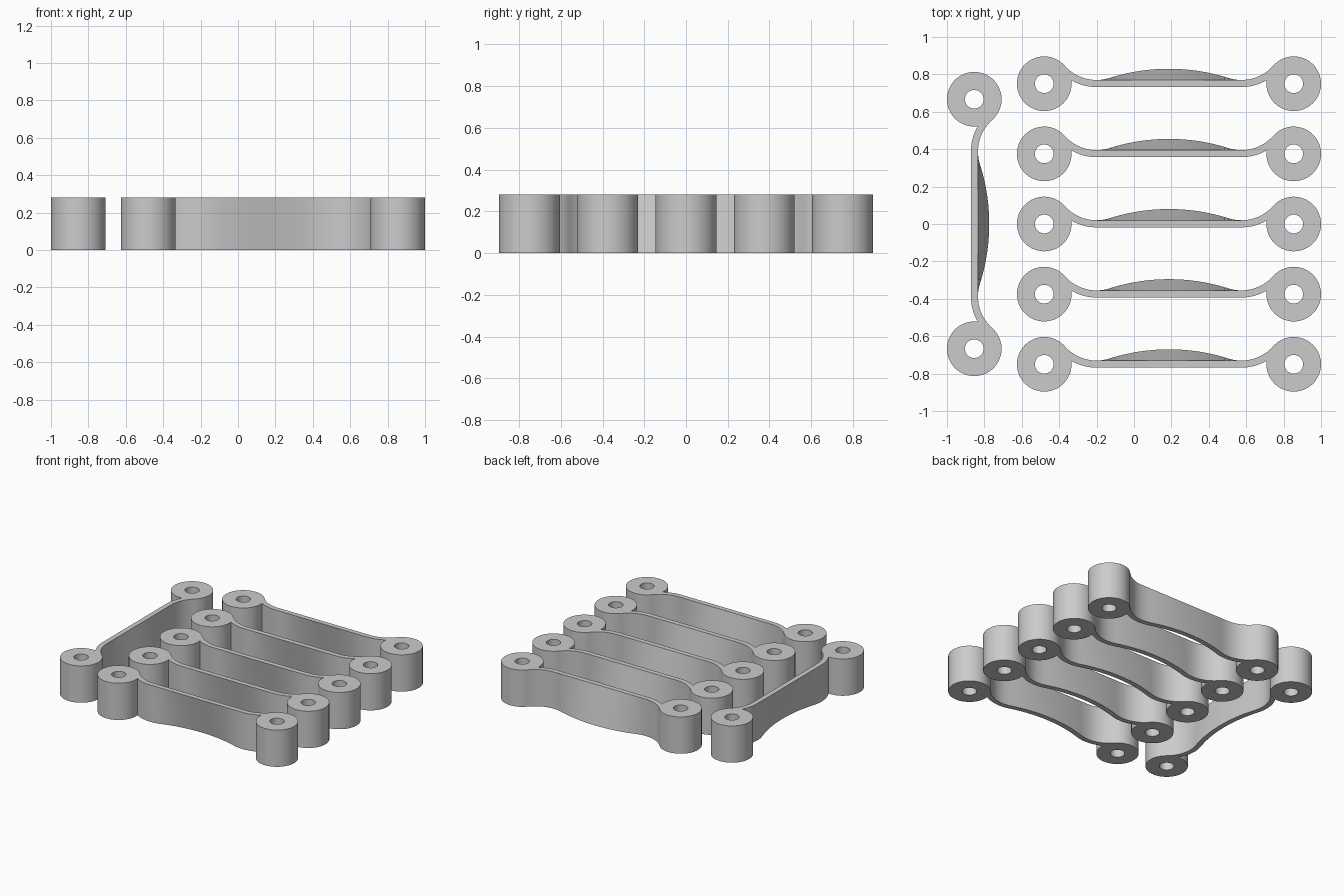
import bpy, bmesh, math
from mathutils import Matrix, Vector

if "Cube" in bpy.data.objects:
    bpy.data.objects.remove(bpy.data.objects["Cube"])

H = 0.28            # height
C = 0.667           # half distance between eyelets
R, HOLE = 0.146, 0.05
T = 0.038           # band thickness
TOP_Y = 0.02        # band's upper line at the top
BULGE = 0.08        # bulge apex at the bottom
FX, FR = 0.28, 0.228                 # fillet centre offset and radius
FC = Vector((-C + FX, TOP_Y + FR))   # fillet centre
DIR = math.atan2(TOP_Y + FR, FX)     # eyelet to fillet direction
DIST = math.hypot(TOP_Y + FR, FX)

# convex bulge arc, tangent to the fillet
A, B = C - FX, FC.y - BULGE
BR = (A * A + B * B - FR * FR) / (2 * (FR - B))
TURN = math.atan2(A, B + BR)         # swing of the tangent point


def arc(c, r, a0, a1, n):
    return [Vector((c[0] + r * math.cos(a0 + (a1 - a0) * i / n),
                    c[1] + r * math.sin(a0 + (a1 - a0) * i / n))) for i in range(n + 1)]


def chain(off, start, bulged):
    """Left half of one band edge, from the eyelet to the middle."""
    down = 1.5 * math.pi
    pts = arc(FC, FR + off, start, down, 14)
    curve = arc(FC, FR + off, down, down + TURN, 5)[1:]
    curve += arc((0, BULGE - BR), BR - off, math.pi / 2 + TURN, math.pi / 2, 16)[1:]
    if not bulged:
        curve = [Vector((p.x, TOP_Y - off)) for p in curve]
    return pts + curve


def mirrored(pts):
    return [Vector((-p.x, p.y)) for p in reversed(pts)]


def outline(bulged):
    r2 = FR + T
    hit = DIR - math.acos((DIST**2 + R**2 - r2**2) / (2 * DIST * R))
    swing = math.acos((DIST**2 + r2**2 - R**2) / (2 * DIST * r2))
    upper = chain(0, math.pi + DIR, bulged)
    lower = chain(T, math.pi + DIR + swing, bulged)
    left = arc((-C, 0), R, DIR, 2 * math.pi + hit, 56)[1:-1]
    low = lower + mirrored(lower)[1:]
    up = upper + mirrored(upper)[1:]
    # counter-clockwise: left eyelet, lower edge, right eyelet, upper edge
    return left + low + mirrored(left) + up[::-1]


def build_link_mesh(mat):
    bm = bmesh.new()
    holes = [arc((s * C, 0), HOLE, 0, -2 * math.pi, 32)[:-1] for s in (-1, 1)]
    loops = [(outline(True), outline(False))] + [(h, h) for h in holes]
    rims = {0: [], 1: []}
    for low, high in loops:
        rings = [[bm.verts.new((p.x, p.y, z)) for p in pts]
                 for pts, z in ((low, 0), (high, H))]
        n = len(low)
        for i in range(n):
            j = (i + 1) % n
            bm.faces.new((rings[0][i], rings[0][j], rings[1][j], rings[1][i]))
            for k in (0, 1):
                rims[k].append(bm.edges.get((rings[k][i], rings[k][j])))
    # top and bottom caps with the eyelet holes left open
    for k, nz in ((0, -1), (1, 1)):
        bmesh.ops.triangle_fill(bm, edges=rims[k], use_beauty=True, normal=(0, 0, nz))
    bmesh.ops.recalc_face_normals(bm, faces=bm.faces)
    me = bpy.data.meshes.new("link")
    bm.to_mesh(me)
    bm.free()
    me.materials.append(mat)
    return me


grey = bpy.data.materials.new("light grey")
grey.diffuse_color = (0.6, 0.6, 0.6, 1)
grey.use_nodes = True
grey.node_tree.nodes["Principled BSDF"].inputs["Base Color"].default_value = grey.diffuse_color
mesh = build_link_mesh(grey)


def place(name, x, y, angle=0):
    ob = bpy.data.objects.new(name, mesh.copy())
    bpy.context.collection.objects.link(ob)
    ob.matrix_world = Matrix.Translation((x, y, 0)) @ Matrix.Rotation(angle, 4, 'Z')
    bpy.ops.object.select_all(action='DESELECT')
    ob.select_set(True)
    bpy.context.view_layer.objects.active = ob
    bpy.ops.object.shade_smooth_by_angle(angle=math.radians(30))


# five stacked links and one turned sideways
for i in range(5):
    place(f"link_{i + 1}", 0.187, 0.75 - 0.375 * i)
place("side_link", -0.854, 0, -math.pi / 2)
